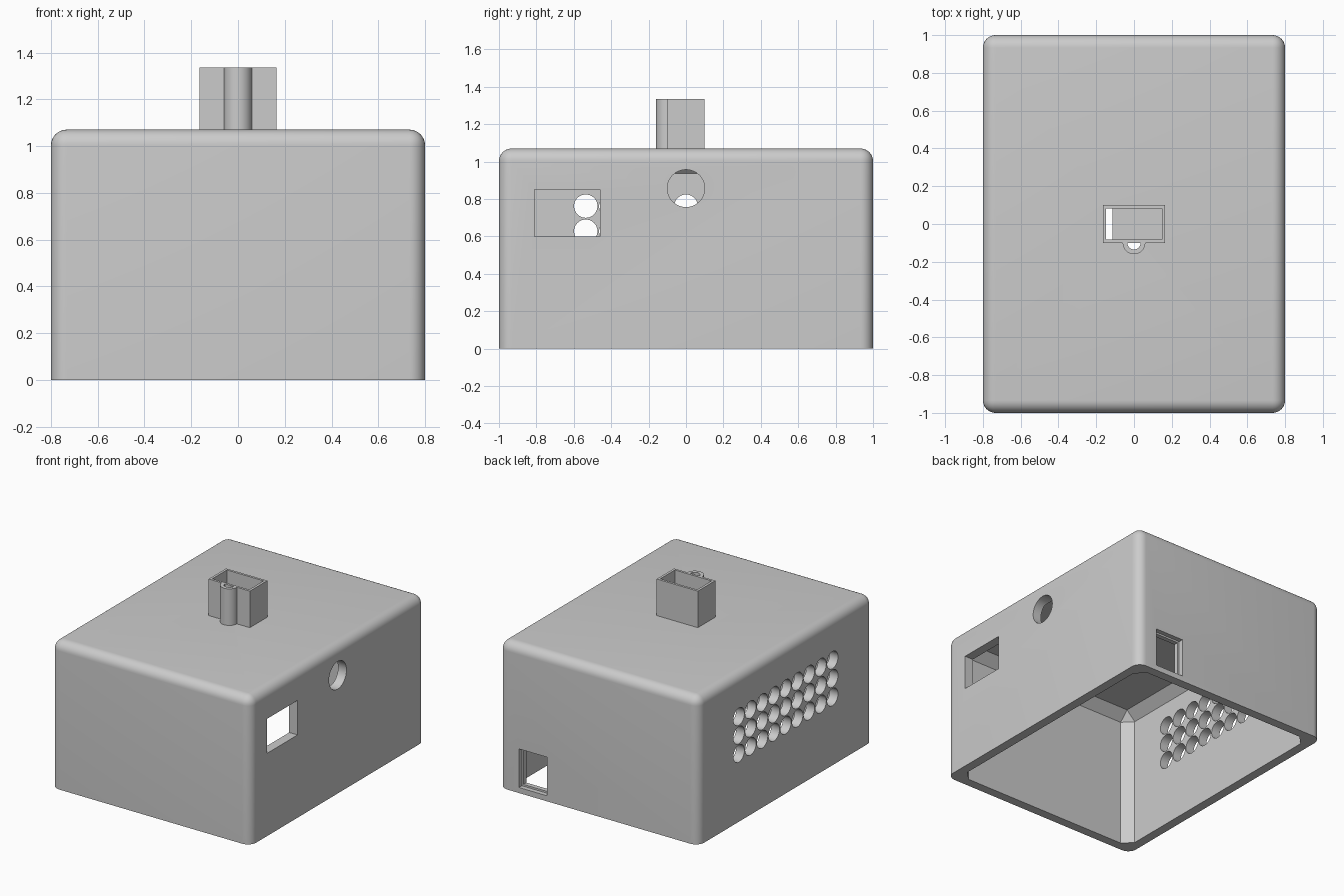
import bpy
import bmesh
import math
from mathutils import Matrix, Vector

if "Cube" in bpy.data.objects:
    bpy.data.objects.remove(bpy.data.objects["Cube"], do_unlink=True)

WALL = 0.067
TOP = 1.07
TOWER_TOP = 1.335

grey = bpy.data.materials.new("light_grey_plastic")
grey.use_nodes = True
colour = (0.6, 0.6, 0.6, 1)
grey.diffuse_color = colour
grey.node_tree.nodes["Principled BSDF"].inputs["Base Color"].default_value = colour


def make_object(name, bm):
    bmesh.ops.recalc_face_normals(bm, faces=bm.faces)
    mesh = bpy.data.meshes.new(name)
    bm.to_mesh(mesh)
    bm.free()
    obj = bpy.data.objects.new(name, mesh)
    bpy.context.collection.objects.link(obj)
    mesh.materials.append(grey)
    return obj


def box(name, low, high, bevel=0, segments=1):
    """Box between two corners; bevels every edge except the bottom ones."""
    low, high = Vector(low), Vector(high)
    bm = bmesh.new()
    bmesh.ops.create_cube(bm, size=1)
    for v in bm.verts:
        v.co = (low + high) / 2 + v.co * (high - low)
    if bevel:
        edges = [e for e in bm.edges if max(v.co.z for v in e.verts) > low.z + 0.01]
        bmesh.ops.bevel(bm, geom=edges, offset=bevel, segments=segments,
                        profile=0.5, affect='EDGES')
    return make_object(name, bm)


def x_cylinders(name, centres, radius, x, depth, sides=40):
    """Cylinders lying along x at the given (y, z) centres."""
    bm = bmesh.new()
    for y, z in centres:
        place = Matrix.Translation((x, y, z)) @ Matrix.Rotation(math.pi / 2, 4, 'Y')
        bmesh.ops.create_cone(bm, cap_ends=True, segments=sides, radius1=radius,
                              radius2=radius, depth=depth, matrix=place)
    return make_object(name, bm)


def prism(name, outline, z0, z1):
    bm = bmesh.new()
    face = bm.faces.new([bm.verts.new((x, y, z0)) for x, y in outline])
    top = bmesh.ops.extrude_face_region(bm, geom=[face])
    bmesh.ops.translate(bm, vec=(0, 0, z1 - z0),
                        verts=[g for g in top["geom"] if isinstance(g, bmesh.types.BMVert)])
    return make_object(name, bm)


def cut(obj, cutter, keep=False):
    mod = obj.modifiers.new("cut", 'BOOLEAN')
    mod.operation = 'DIFFERENCE'
    mod.solver = 'EXACT'
    mod.object = cutter
    bpy.context.view_layer.objects.active = obj
    bpy.ops.object.modifier_apply(modifier=mod.name)
    if not keep:
        bpy.data.objects.remove(cutter, do_unlink=True)


def half_arc(radius, centre_y, steps=20):
    return [(radius * math.cos(math.pi * i / steps),
             centre_y - radius * math.sin(math.pi * i / steps)) for i in range(steps + 1)]


# Rounded shell, open underneath, with a chamfered cavity
shell = box("enclosure_shell", (-0.8, -1, 0), (0.8, 1, TOP), WALL, 8)
cut(shell, box("cavity", (WALL - 0.8, WALL - 1, -0.2),
               (0.8 - WALL, 1 - WALL, TOP - WALL), WALL))

# Side window and round port
cut(shell, box("window", (0.6, -0.81, 0.6), (0.9, -0.46, 0.85)))
cut(shell, x_cylinders("port", [(0, 0.857)], 0.1, 0.8, 0.3, 64))

# Ventilation grid on the opposite side
pitch = 0.134
vents = [((col - 4) * pitch, 0.762 - row * pitch) for col in range(9) for row in range(3)]
cut(shell, x_cylinders("vents", vents, 0.0625, -0.8, 0.3))

# Stepped socket opening in the back
cut(shell, box("socket_recess", (0.415, 1 - WALL / 2, 0.04), (0.64, 1.1, 0.32)))
cut(shell, box("socket_opening", (0.428, 0.85, 0.053), (0.627, 1.1, 0.307)))

# Small rectangular housing on the lid, with a cable slot through its floor
housing = box("top_housing", (-0.165, -0.1, TOP - 0.02), (0.165, 0.1, TOWER_TOP))
cut(housing, box("pocket", (-0.147, -0.083, TOP), (0.147, 0.083, 1.5)))
slot = box("slot", (-0.147, -0.083, 0.9), (-0.115, 0.083, 1.2))
cut(housing, slot, keep=True)
cut(shell, slot)

# Half-round tube against the housing, bored through the lid
outer, inner = half_arc(0.06, -0.1), half_arc(0.035, -0.1)
tube = prism("half_tube", outer + inner[::-1], TOP - 0.02, TOWER_TOP)
cut(shell, prism("bore", inner, 0.9, 1.2))

# Smooth the curves, keep the edges sharp
bpy.ops.object.select_all(action='DESELECT')
for obj in (shell, housing, tube):
    obj.select_set(True)
bpy.context.view_layer.objects.active = shell
bpy.ops.object.shade_smooth_by_angle(angle=math.radians(25))
